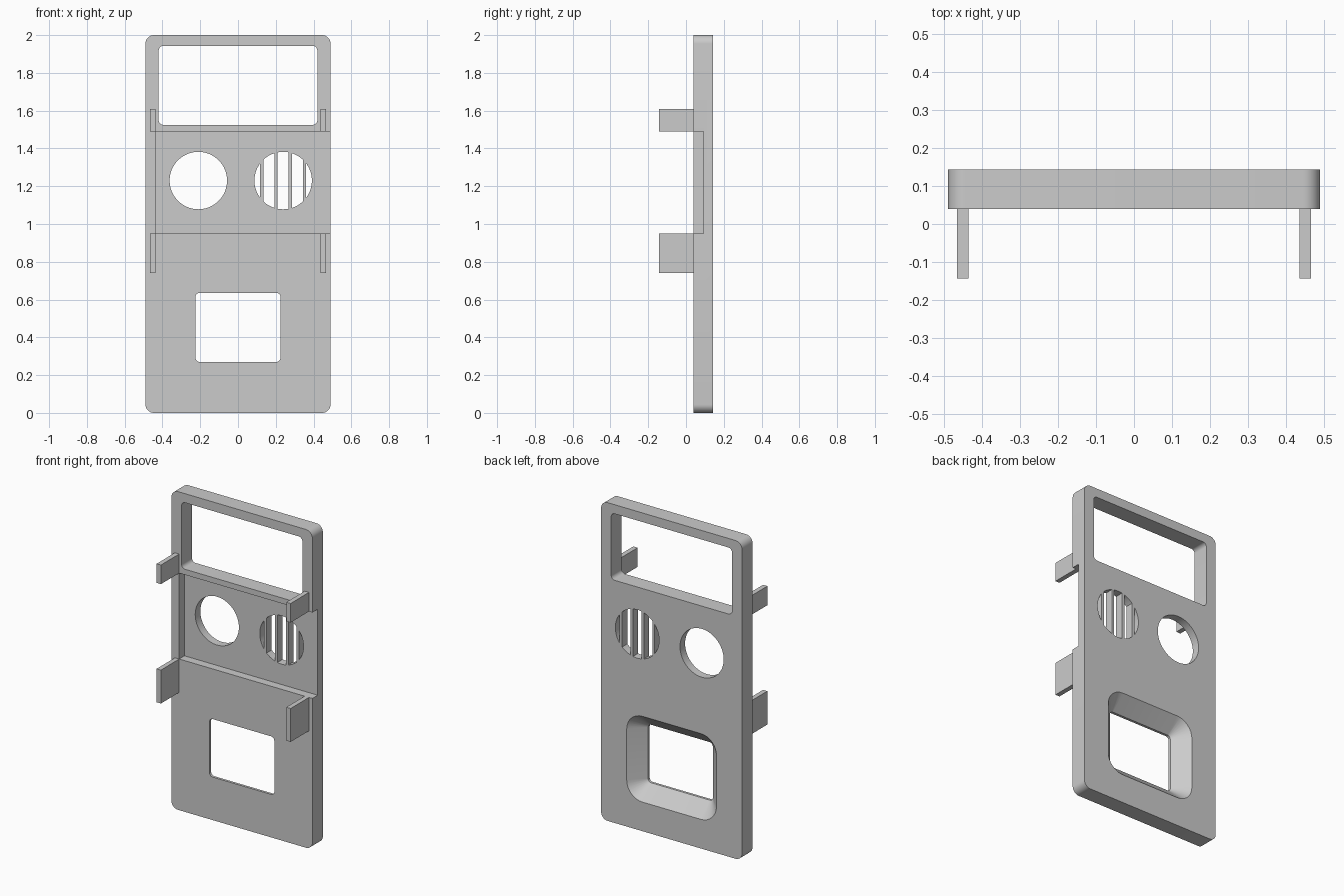
import bpy, bmesh, math

cube = bpy.data.objects.get("Cube")
if cube:
    bpy.data.objects.remove(cube, do_unlink=True)

grey = bpy.data.materials.new("plain grey")
grey.use_nodes = True
grey.diffuse_color = (0.6, 0.6, 0.6, 1)
grey.node_tree.nodes["Principled BSDF"].inputs["Base Color"].default_value = (0.6, 0.6, 0.6, 1)

FRONT, BACK, RECESS = 0.039, 0.143, 0.092


def rounded_rect(x0, x1, z0, z1, r, steps=8):
    """Outline of a rectangle with rounded corners."""
    corners = [(x1 - r, z1 - r), (x0 + r, z1 - r), (x0 + r, z0 + r), (x1 - r, z0 + r)]
    return [(cx + r * math.cos(a), cz + r * math.sin(a))
            for i, (cx, cz) in enumerate(corners)
            for a in [math.pi / 2 * (i + k / steps) for k in range(steps + 1)]]


def rectangle(x0, x1, z0, z1):
    return [(x1, z1), (x0, z1), (x0, z0), (x1, z0)]


def circle_strip(cx, cz, r, x0, x1, steps=12):
    """Outline of the part of a disc between two vertical lines."""
    a0 = math.acos(max(-1, min(1, (x0 - cx) / r)))
    a1 = math.acos(max(-1, min(1, (x1 - cx) / r)))
    arc = [a1 + (a0 - a1) * k / steps for k in range(steps + 1)]
    pts = [(cx + r * math.cos(a), cz + r * math.sin(a)) for a in arc]
    low = [(x, 2 * cz - z) for x, z in reversed(pts)]
    # Skip doubled points where the strip ends on the disc's tip
    return pts + [p for p in low if abs(p[1] - cz) > 1e-5]


def loft(name, *sections):
    """Closed solid through (y, outline) sections."""
    bm = bmesh.new()
    rings = [[bm.verts.new((x, y, z)) for x, z in pts] for y, pts in sections]
    n = len(rings[0])
    for a, b in zip(rings, rings[1:]):
        for i in range(n):
            bm.faces.new((a[i], a[(i + 1) % n], b[(i + 1) % n], b[i]))
    bm.faces.new(rings[0])
    bm.faces.new(rings[-1])
    bmesh.ops.recalc_face_normals(bm, faces=bm.faces)
    mesh = bpy.data.meshes.new(name)
    bm.to_mesh(mesh)
    bm.free()
    mesh.materials.append(grey)
    obj = bpy.data.objects.new(name, mesh)
    bpy.context.collection.objects.link(obj)
    return obj


def prism(name, outline, y0, y1):
    return loft(name, (y0, outline), (y1, outline))


def cut(target, cutter):
    cutter.hide_render = True
    bpy.context.view_layer.objects.active = target
    mod = target.modifiers.new("cut", "BOOLEAN")
    mod.operation, mod.solver, mod.object = "DIFFERENCE", "EXACT", cutter
    bpy.ops.object.modifier_apply(modifier=mod.name)
    bpy.data.objects.remove(cutter, do_unlink=True)


# Main panel
panel = prism("panel", rounded_rect(-0.49, 0.49, 0, 2, 0.045), FRONT, BACK)

# Wide front recess, open on the left side
cut(panel, prism("recess_cutter", rectangle(-0.437, 0.6, 0.95, 1.49), -0.1, RECESS))

# Upper window
cut(panel, prism("upper_window_cutter", rounded_rect(-0.42, 0.42, 1.525, 1.943, 0.025), -0.1, 0.3))

# Lower window: thin straight lip, then a flare towards the back
inner = rounded_rect(-0.225, 0.225, 0.27, 0.635, 0.022)
outer = rounded_rect(-0.312, 0.312, 0.183, 0.722, 0.109)
cut(panel, loft("lower_window_cutter", (-0.1, inner), (FRONT + 0.016, inner),
                (BACK, outer), (0.3, outer)))

# Round hole
R, CZ = 0.152, 1.23
cut(panel, prism("round_hole_cutter", circle_strip(-0.21, CZ, R, -0.4, 0, 32), -0.1, 0.3))

# Slatted round vent: the gaps between four upright slats
CX, PITCH, HALF = 0.239, 0.0755, 0.0085
slats = [CX + PITCH * (i - 1.5) for i in range(4)]
starts = [CX - R] + [s + HALF for s in slats]
ends = [s - HALF for s in slats] + [CX + R]
for x0, x1 in zip(starts, ends):
    cut(panel, prism("vent_gap_cutter", circle_strip(CX, CZ, R, x0, x1), -0.1, 0.3))

# Four tabs standing out from the front
parts = [panel]
for side, sign in (("left", 1), ("right", -1)):
    for level, z0, z1 in (("upper", 1.49, 1.61), ("lower", 0.74, 0.95)):
        xs = sorted((sign * 0.436, sign * 0.466))
        parts.append(prism(f"{level}_{side}_tab", rectangle(*xs, z0, z1), -0.143, FRONT))

# Smooth round corners, sharp edges
for obj in parts:
    bpy.ops.object.select_all(action="DESELECT")
    obj.select_set(True)
    bpy.context.view_layer.objects.active = obj
    bpy.ops.object.shade_smooth_by_angle(angle=math.radians(30))
